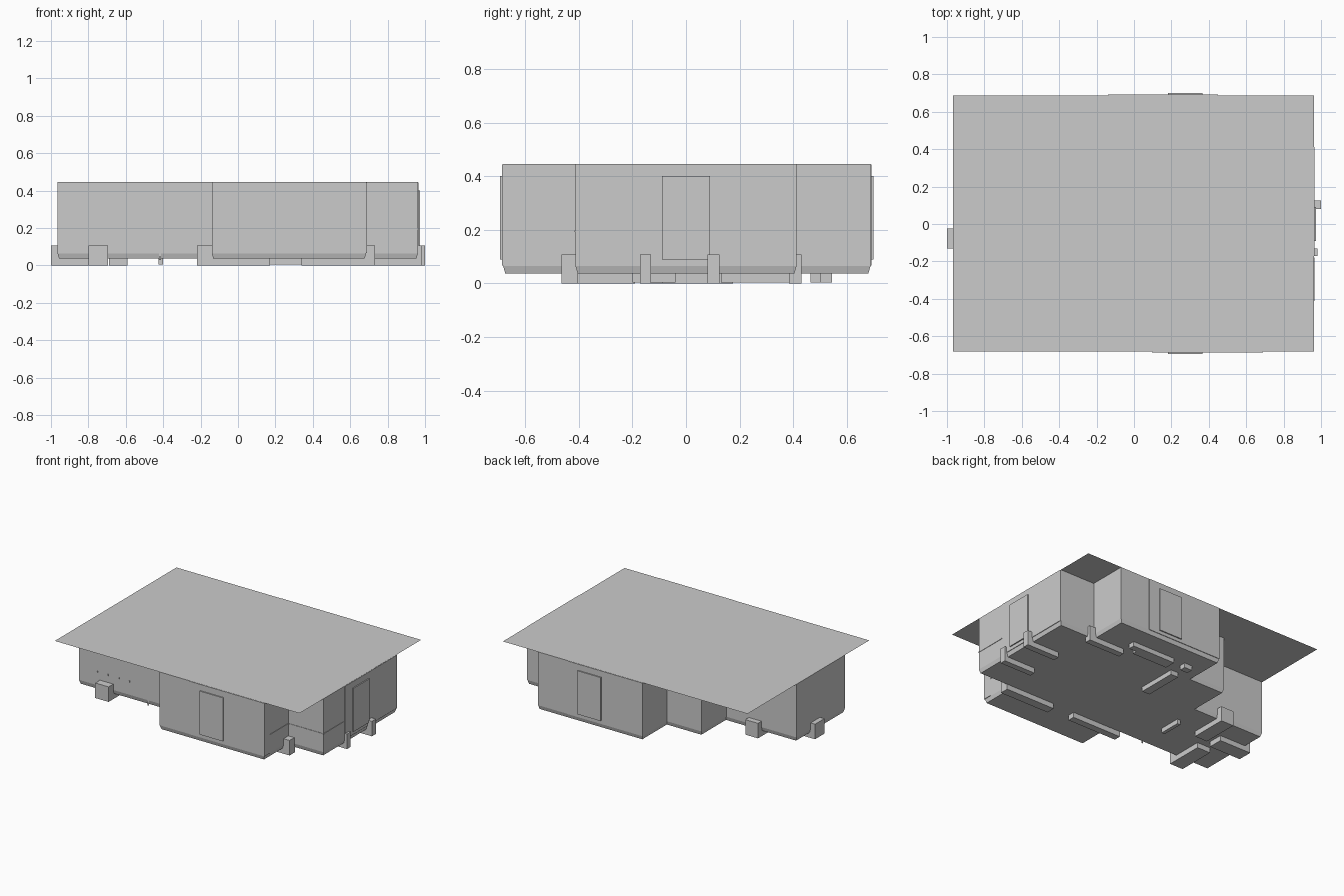
import bpy, bmesh

if "Cube" in bpy.data.objects:
    bpy.data.objects.remove(bpy.data.objects["Cube"])

grey = bpy.data.materials.new("plain grey")
grey.diffuse_color = (0.6, 0.6, 0.6, 1)
grey.use_nodes = True
grey.node_tree.nodes["Principled BSDF"].inputs["Base Color"].default_value = grey.diffuse_color


def finish(name, bm):
    me = bpy.data.meshes.new(name)
    bm.to_mesh(me)
    bm.free()
    me.materials.append(grey)
    ob = bpy.data.objects.new(name, me)
    bpy.context.collection.objects.link(ob)
    return ob


def box(name, x0, x1, y0, y1, z0, z1):
    bm = bmesh.new()
    bmesh.ops.create_cube(bm, size=1)
    for v in bm.verts:
        v.co.x = x1 if v.co.x > 0 else x0
        v.co.y = y1 if v.co.y > 0 else y0
        v.co.z = z1 if v.co.z > 0 else z0
    return finish(name, bm)


ROOF = 0.445
FLOOR = 0.037
F, B, C = -0.682, 0.688, 0.412   # front wall, back wall, core half depth

# Walls: stepped footprint with a slightly tucked-in base, closed below
plan = [(-0.965, -C), (-0.14, -C), (-0.14, F), (0.685, F), (0.685, -C), (0.962, -C),
        (0.962, C), (0.685, C), (0.685, B), (-0.14, B), (-0.14, C), (-C, C),
        (-C, 0.135), (-0.965, 0.135)]


def inset(points, d):
    out = []
    for i, (x, y) in enumerate(points):
        px, py = points[i - 1]
        nx, ny = points[(i + 1) % len(points)]
        sign = lambda a: (a > 1e-6) - (a < -1e-6)
        # the inward side is to the left of both neighbouring walls
        out.append((x - d * (sign(y - py) + sign(ny - y)),
                    y + d * (sign(x - px) + sign(nx - x))))
    return out


bm = bmesh.new()
rings = []
for pts, z in ((inset(plan, 0.008), FLOOR), (plan, 0.065), (plan, ROOF)):
    rings.append([bm.verts.new((x, y, z)) for x, y in pts])
bm.faces.new(list(reversed(rings[0])))
n = len(plan)
for lo, hi in zip(rings, rings[1:]):
    for i in range(n):
        j = (i + 1) % n
        bm.faces.new((lo[i], lo[j], hi[j], hi[i]))
finish("walls", bm)

# Flat roof sheet
bm = bmesh.new()
bm.faces.new([bm.verts.new(p) for p in ((-0.967, F, ROOF), (0.962, F, ROOF),
                                        (0.962, B, ROOF), (-0.967, B, ROOF))])
finish("roof_sheet", bm)

# Raised wall cladding
t = 0.004
box("front_cladding", 0.095, 0.685, F - t, F + t, 0.066, ROOF - 0.001)
box("back_cladding", -0.14, 0.45, B - t, B + t, 0.066, ROOF - 0.001)
box("right_cladding", 0.958, 0.962 + t, -0.172, 0.412, 0.066, ROOF - 0.001)
box("corner_cladding", 0.681, 0.685 + t, F - t, -0.623, 0.066, ROOF - 0.001)

# Doors
box("front_door", 0.183, 0.367, F - 0.012, F, 0.09, 0.40)
box("back_door", 0.183, 0.367, B, B + 0.012, 0.09, 0.40)
box("right_door", 0.96, 0.974, -0.09, 0.09, 0.09, 0.40)

# Thin wall trims
box("side_trim", 0.68, 0.688, -0.623, -C, 0.192, 0.197)
box("nook_trim", 0.685, 0.962, -C - 0.003, -C, 0.192, 0.197)
box("right_trim", 0.96, 0.965, -C, -0.18, 0.192, 0.197)
box("wing_joint", -0.423, -0.412, -C - 0.004, -C, 0.03, ROOF - 0.001)

# Small pegs on the wing front
for x in (-0.82, -0.735, -0.65, -0.565):
    box("wall_peg", x - 0.003, x + 0.003, -C - 0.005, -C, 0.157, 0.167)

# Ground beams whose ends show as tall feet outside the walls
for x0, x1, y0, y1 in (
        (0.74, 1.0, 0.08, 0.125), (0.73, 0.98, -0.172, -0.13),
        (0.45, 0.732, 0.385, 0.43), (0.34, 0.732, -0.465, -0.412 + 0.01),
        (-0.22, 0.17, -0.455, -0.405), (-0.69, -0.59, -0.09, 0.175),
        (-1.0, -0.75, -0.13, -0.025), (-0.80, -0.695, -0.465, -0.19)):
    box("footing_beam", x0, x1, y0, y1, 0, 0.107)

# Low pads under the floor
for x0, x1, y0, y1 in ((0.12, 0.40, 0.465, 0.545), (0.40, 0.46, 0.50, 0.545),
                       (-0.03, 0.03, 0.50, 0.545), (-0.02, 0.04, 0.13, 0.42),
                       (-0.425, -0.40, -0.20, -0.04)):
    box("floor_pad", x0, x1, y0, y1, 0.004, 0.045)
